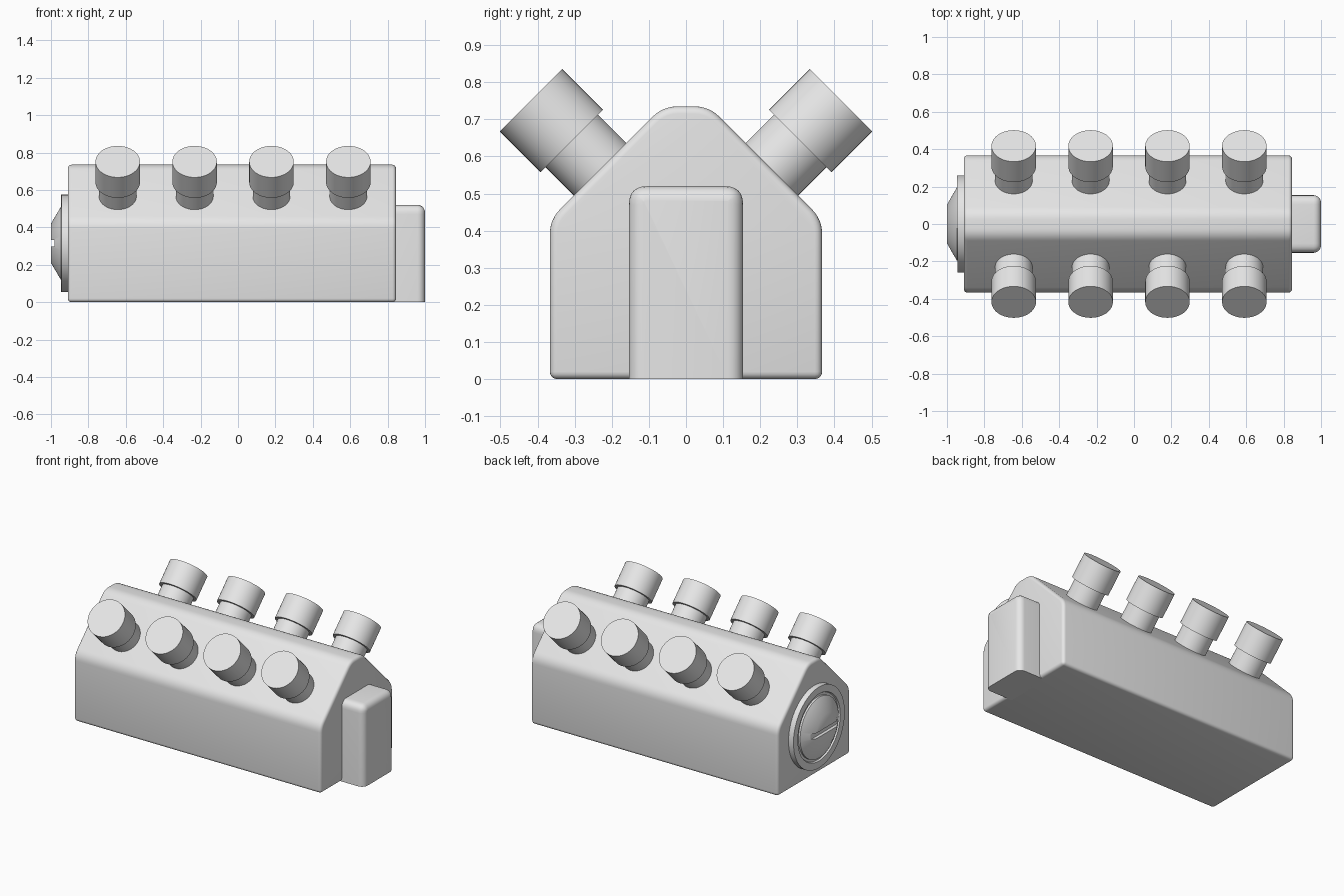
import bpy, bmesh, math
from mathutils import Vector, Matrix

if "Cube" in bpy.data.objects:
    bpy.data.objects.remove(bpy.data.objects["Cube"], do_unlink=True)

grey = bpy.data.materials.new("light grey")
grey.use_nodes = True
grey.diffuse_color = (0.8, 0.8, 0.8, 1)
grey.node_tree.nodes["Principled BSDF"].inputs["Base Color"].default_value = (0.8, 0.8, 0.8, 1)


def finish(name, bm, smooth=True):
    bmesh.ops.recalc_face_normals(bm, faces=bm.faces)
    mesh = bpy.data.meshes.new(name)
    bm.to_mesh(mesh)
    bm.free()
    mesh.materials.append(grey)
    ob = bpy.data.objects.new(name, mesh)
    bpy.context.collection.objects.link(ob)
    if smooth:
        bpy.ops.object.select_all(action='DESELECT')
        ob.select_set(True)
        bpy.context.view_layer.objects.active = ob
        bpy.ops.object.shade_smooth_by_angle(angle=math.radians(35))
    return ob


def fillet(prev, corner, nxt, cut, steps=6):
    """Round one profile corner, starting 'cut' away from it."""
    a = corner + (prev - corner).normalized() * cut
    b = corner + (nxt - corner).normalized() * cut
    return [a.lerp(corner, t).lerp(corner.lerp(b, t), t)
            for t in (i / steps for i in range(steps + 1))]


def prism(profile, x0, x1):
    """Extrude a (y, z) profile along x."""
    bm = bmesh.new()
    face = bm.faces.new([bm.verts.new((x0, p.x, p.y)) for p in profile])
    new = bmesh.ops.extrude_face_region(bm, geom=[face])["geom"]
    bmesh.ops.translate(bm, vec=(x1 - x0, 0, 0),
                        verts=[v for v in new if isinstance(v, bmesh.types.BMVert)])
    return bm


def lathe(points, origin, axis, steps=48):
    """Spin (radius, height) points around an axis."""
    bm = bmesh.new()
    verts = [bm.verts.new((r, 0, h)) for r, h in points]
    edges = [bm.edges.new(pair) for pair in zip(verts, verts[1:])]
    bmesh.ops.spin(bm, geom=verts + edges, cent=(0, 0, 0), axis=(0, 0, 1),
                   angle=math.tau, steps=steps)
    bmesh.ops.remove_doubles(bm, verts=bm.verts, dist=1e-5)
    turn = Vector(axis).to_track_quat('Z', 'Y').to_matrix().to_4x4()
    bm.transform(Matrix.Translation(origin) @ turn)
    return bm


# Main block: house-shaped section with softened shoulders and ridge
outline = [Vector(p) for p in ((-.367, 0), (.367, 0), (.367, .43),
                               (.062, .735), (-.062, .735), (-.367, .43))]
profile = outline[:2]
for i in range(2, 6):
    profile += fillet(outline[i - 1], outline[i], outline[(i + 1) % 6], 0.04)
bm = prism(profile, -0.91, 0.845)
bmesh.ops.recalc_face_normals(bm, faces=bm.faces)
sharp = [e for e in bm.edges if e.calc_face_angle() > math.radians(60)]
bmesh.ops.bevel(bm, geom=sharp, offset=0.02, segments=4, profile=0.5, affect='EDGES')
finish("engine_block", bm)

# End housing: rounded everywhere but the base and the joint
w, top = 0.154, 0.52
box = [Vector(p) for p in ((-w, 0), (w, 0), (w, top), (-w, top))]
profile = box[:2]
for i in (2, 3):
    profile += fillet(box[i - 1], box[i], box[(i + 1) % 4], 0.05)
bm = prism(profile, 0.8, 1.0)
bmesh.ops.recalc_face_normals(bm, faces=bm.faces)
rim = [e for e in bm.edges if all(v.co.x > 0.99 for v in e.verts)
       and max(v.co.z for v in e.verts) > 0.01]
bmesh.ops.bevel(bm, geom=rim, offset=0.04, segments=5, profile=0.5, affect='EDGES')
finish("end_housing", bm)

# Two banks of capped cylinders, leaning out at 45 degrees
stem_cap = [(0, -.06), (.1, -.06), (.1, .11), (.119, .11), (.119, .265), (0, .265)]
for side, bank in ((-1, "front"), (1, "back")):
    for n in range(4):
        bm = lathe(stem_cap, (-0.643 + 0.411 * n, side * 0.23, 0.564), (0, side, 1))
        finish(f"{bank}_cylinder_{n + 1}", bm)

# Pulley disc: flange, thin groove, cone with a flat slotted tip
disc = [(0, -.03), (.26, -.03), (.26, .035), (.215, .035), (.21, .025),
        (.195, .025), (.195, .037), (.105, .09), (0, .09)]
pulley = finish("pulley_disc", lathe(disc, (-0.91, 0, 0.315), (-1, 0, 0), 64))
bm = bmesh.new()
bmesh.ops.create_cube(bm, size=1, matrix=Matrix.Translation((-1.0, 0, 0.315))
                      @ Matrix.Diagonal((0.04, 0.6, 0.035, 1)))
cutter = finish("slot_cutter", bm, smooth=False)
cutter.hide_render = True
cutter.hide_set(True)
slot = pulley.modifiers.new("Slot", 'BOOLEAN')
slot.operation = 'DIFFERENCE'
slot.solver = 'EXACT'
slot.object = cutter
